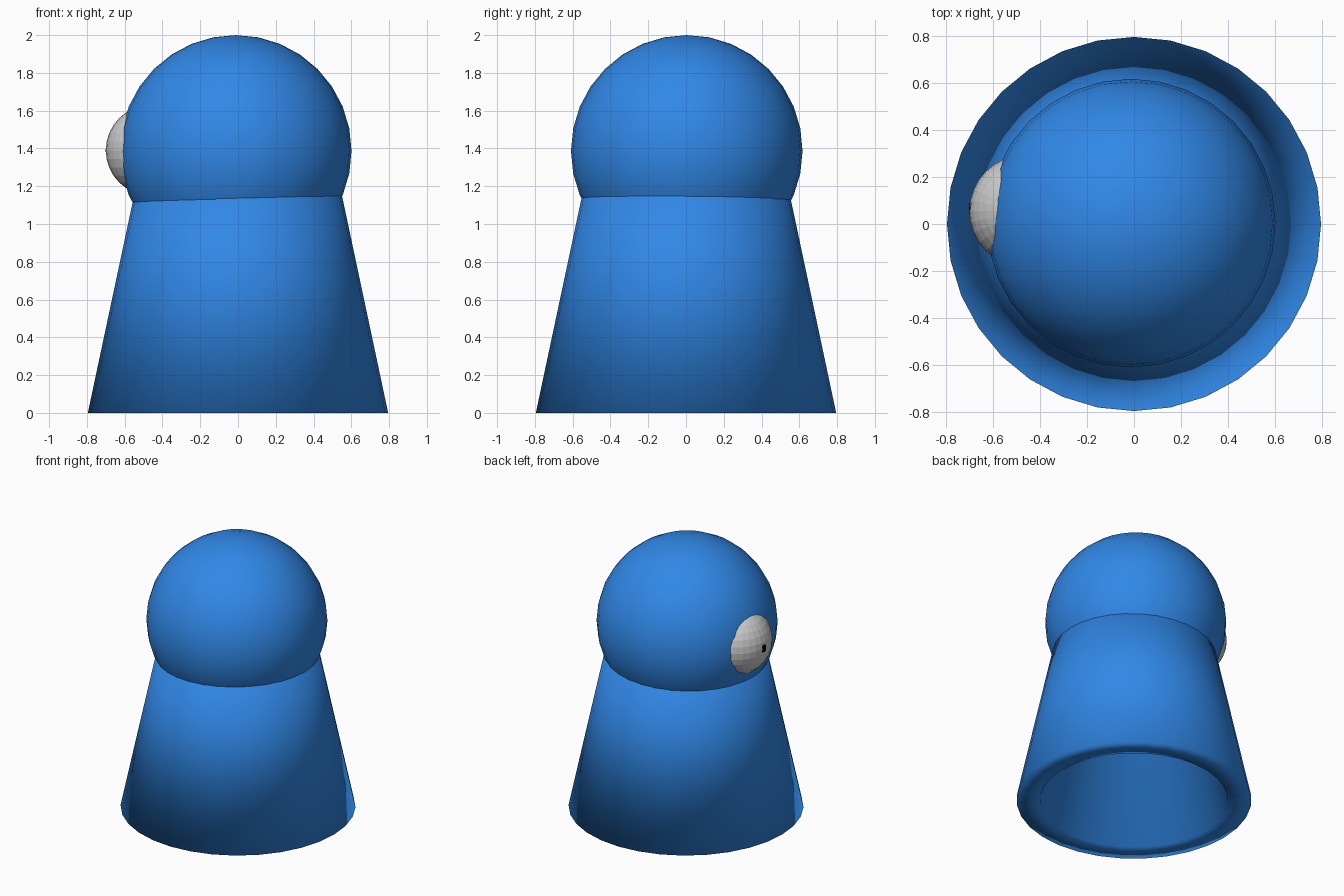
import bpy, bmesh, math
from mathutils import Vector

if "Cube" in bpy.data.objects:
    bpy.data.objects.remove(bpy.data.objects["Cube"])


def material(name, rgb):
    m = bpy.data.materials.new(name)
    m.diffuse_color = (*rgb, 1)
    m.use_nodes = True
    m.node_tree.nodes["Principled BSDF"].inputs["Base Color"].default_value = m.diffuse_color
    return m


def finish(name, bm, mat=None, smooth=True):
    bmesh.ops.recalc_face_normals(bm, faces=bm.faces)
    me = bpy.data.meshes.new(name)
    bm.to_mesh(me)
    bm.free()
    for p in me.polygons:
        p.use_smooth = smooth
    if mat:
        me.materials.append(mat)
    ob = bpy.data.objects.new(name, me)
    bpy.context.collection.objects.link(ob)
    return ob


def sphere(name, centre, radius, mat=None, smooth=True):
    bm = bmesh.new()
    bmesh.ops.create_uvsphere(bm, u_segments=32, v_segments=16, radius=radius)
    ob = finish(name, bm, mat, smooth)
    ob.location = centre
    return ob


def lathe(name, profile, sides, mat):
    """Spin an open (radius, z) profile around the z axis and cap both ends."""
    bm = bmesh.new()
    rings = [[bm.verts.new((r * math.cos(2 * math.pi * i / sides),
                            r * math.sin(2 * math.pi * i / sides), z))
              for i in range(sides)] for r, z in profile]
    for a, b in zip(rings, rings[1:]):
        for i in range(sides):
            j = (i + 1) % sides
            bm.faces.new((a[i], a[j], b[j], b[i]))
    bm.faces.new(rings[0])
    bm.faces.new(rings[-1])
    return finish(name, bm, mat)


blue = material("blue", (0.03, 0.245, 0.8))
grey = material("grey", (0.52, 0.52, 0.52))
black = material("black", (0.0, 0.0, 0.0))

# Hollow tapered body: outer top, outer rim, inner rim, inner ceiling
lathe("body", [(0.508, 1.35), (0.795, 0), (0.635, 0), (0.382, 1.19)], 32, blue)

# Round head, very slightly off centre
sphere("head", (-0.012, 0.004, 1.387), 0.613, blue)

# Faceted eye on the left side, with a small pupil just breaking the surface
eye_centre = Vector((-0.46, 0.055, 1.39))
outward = Vector((-1, 0.07, 0)).normalized()
sphere("eye", eye_centre, 0.24, grey, smooth=False)
sphere("pupil", eye_centre + outward * 0.1413, 0.10, black)
